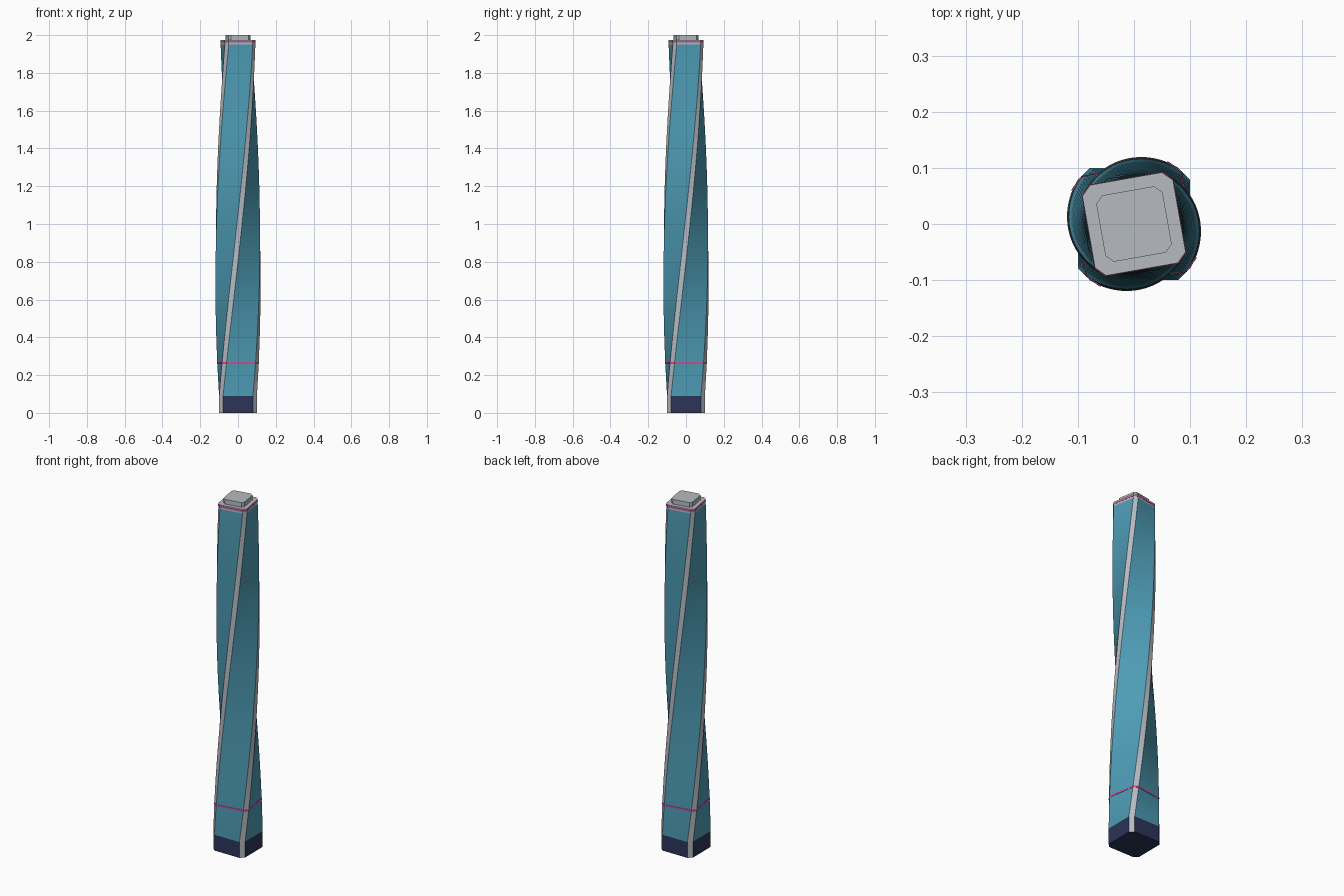
import bpy, bmesh, math

if "Cube" in bpy.data.objects:
    bpy.data.objects.remove(bpy.data.objects["Cube"], do_unlink=True)


def material(name, rgb):
    m = bpy.data.materials.new(name)
    m.use_nodes = True
    m.diffuse_color = (*rgb, 1)
    m.node_tree.nodes["Principled BSDF"].inputs["Base Color"].default_value = (*rgb, 1)
    return m


GLASS = material("teal glass", (0.075, 0.33, 0.46))
METAL = material("light grey metal", (0.47, 0.49, 0.53))
NAVY = material("navy podium", (0.025, 0.035, 0.10))
PINK = material("pink light band", (0.60, 0.08, 0.28))

BASE_Z, TOP_Z = 0.09, 1.95
TWIST, TOP_SCALE = math.radians(100), 0.82


def state(z):
    """Twist and scale of the tower at a height."""
    t = min(max((z - BASE_Z) / (TOP_Z - BASE_Z), 0), 1)
    return t * TWIST, 1 + (TOP_SCALE - 1) * t


def outline(half, cut, angle):
    """Square with cut corners, turned about z; even edges are corners."""
    pts = []
    for i in range(4):
        for x, y in ((half, half - cut), (half - cut, half)):
            a = angle + i * math.pi / 2
            pts.append((x * math.cos(a) - y * math.sin(a),
                        x * math.sin(a) + y * math.cos(a)))
    return pts


def loft(name, rings, side, corner):
    """Skin a list of (z, half, cut, angle) rings and cap both ends."""
    bm = bmesh.new()
    loops = [[bm.verts.new((x, y, z)) for x, y in outline(h, c, a)]
             for z, h, c, a in rings]
    for low, high in zip(loops, loops[1:]):
        for i in range(8):
            j = (i + 1) % 8
            f = bm.faces.new((low[i], low[j], high[j], high[i]))
            f.material_index = 1 if i % 2 == 0 else 0
    bm.faces.new(loops[0][::-1])
    bm.faces.new(loops[-1])
    me = bpy.data.meshes.new(name)
    bm.to_mesh(me)
    bm.free()
    me.materials.append(side)
    me.materials.append(corner)
    ob = bpy.data.objects.new(name, me)
    bpy.context.collection.objects.link(ob)
    return ob


def ring(z, grow=0.0):
    angle, s = state(z)
    return (z, 0.1 * s + grow, 0.021 * s, angle)


# Straight podium and twisted, tapering shaft
loft("podium", [ring(0), ring(BASE_Z)], NAVY, METAL)
FLOORS = 60
loft("twisted_shaft",
     [ring(BASE_Z + (TOP_Z - BASE_Z) * i / FLOORS) for i in range(FLOORS + 1)],
     GLASS, METAL)

# Thin lit band above the podium
loft("lower_light_band", [ring(0.26, 0.0012), ring(0.27, 0.0012)], PINK, PINK)

# Roof edge: grey rim, lit band, roof slab
loft("roof_rim", [ring(1.95), ring(1.96)], METAL, METAL)
loft("upper_light_band", [ring(1.96, 0.001), ring(1.968, 0.001)], PINK, PINK)
loft("roof_slab", [ring(1.968), ring(1.974)], METAL, METAL)

# Crown block
loft("crown", [(1.974, 0.06, 0.013, TWIST), (2.0, 0.06, 0.013, TWIST)], METAL, METAL)
